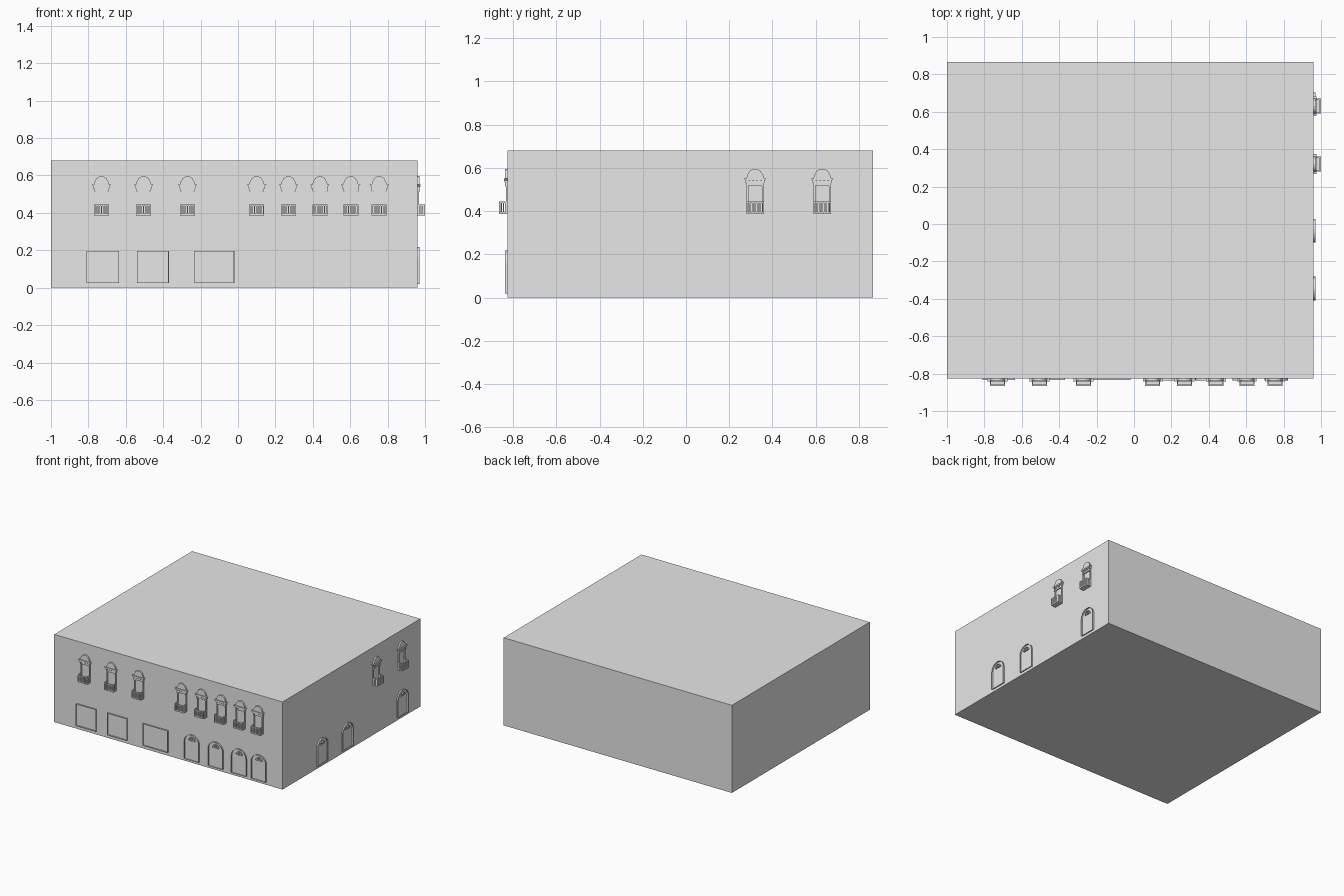
import bpy, bmesh, math
from mathutils import Matrix, Vector

cube = bpy.data.objects.get("Cube")
if cube:
    bpy.data.objects.remove(cube, do_unlink=True)

grey = bpy.data.materials.new("plain grey")
grey.use_nodes = True
colour = (0.8, 0.8, 0.8, 1)
grey.diffuse_color = colour
grey.node_tree.nodes["Principled BSDF"].inputs["Base Color"].default_value = colour

X0, X1, Y0, Y1, HEIGHT = -1, 0.96, -0.825, 0.865, 0.68


# Local frame of every fitting: x along the wall, -y out of the wall
def box(bm, x0, x1, out0, out1, z0, z1):
    size = Vector((x1 - x0, out1 - out0, z1 - z0))
    mid = Vector(((x0 + x1) / 2, -(out0 + out1) / 2, (z0 + z1) / 2))
    bmesh.ops.create_cube(bm, size=1, matrix=Matrix.Translation(mid) @ Matrix.Diagonal((*size, 1)))


def prism(bm, outline, depth):
    face = bm.faces.new([bm.verts.new((x, 0, z)) for x, z in outline])
    side = bmesh.ops.extrude_face_region(bm, geom=[face])
    verts = [g for g in side["geom"] if isinstance(g, bmesh.types.BMVert)]
    bmesh.ops.translate(bm, verts=verts, vec=(0, -depth, 0))


def ribbon(bm, path, depth):
    edges = [(bm.verts.new((x, 0, z)), bm.verts.new((x, -depth, z))) for x, z in path]
    for (a, b), (c, d) in zip(edges, edges[1:]):
        bm.faces.new((a, b, d, c))


def arc(radius, z, steps=12):
    return [(radius * math.cos(math.pi * i / steps), z + radius * math.sin(math.pi * i / steps))
            for i in range(steps + 1)]


def finish(bm, name):
    bmesh.ops.recalc_face_normals(bm, faces=bm.faces)
    mesh = bpy.data.meshes.new(name)
    bm.to_mesh(mesh)
    bm.free()
    mesh.materials.append(grey)
    return mesh


def place(mesh, name, wall, along):
    obj = bpy.data.objects.new(name, mesh)
    bpy.context.collection.objects.link(obj)
    if wall == "front":
        obj.location = (along, Y0, 0)
    else:
        obj.location = (X1, along, 0)
        obj.rotation_euler.z = math.pi / 2


# Main block
bm = bmesh.new()
box(bm, X0, X1, -Y1, -Y0, 0, HEIGHT)
block = bpy.data.objects.new("building_block", finish(bm, "building_block"))
bpy.context.collection.objects.link(block)


# Balcony window with domed hood
bm = bmesh.new()
for s in (-1, 1):
    box(bm, s * 0.036 - 0.004, s * 0.036 + 0.004, 0, 0.008, 0.39, 0.53)
    box(bm, s * 0.035 - 0.005, s * 0.035 + 0.005, 0, 0.012, 0.515, 0.53)
box(bm, -0.04, 0.04, 0, 0.008, 0.518, 0.53)
box(bm, -0.044, 0.044, 0, 0.01, 0.53, 0.541)
for i in range(5):
    x = (i - 2) * 0.018
    box(bm, x - 0.004, x + 0.004, 0, 0.014, 0.533, 0.541)
prism(bm, [(-0.043, 0.541), (0.043, 0.541), (0.053, 0.552), (-0.053, 0.552)], 0.017)
half = [(0.041, 0.552), (0.036, 0.568), (0.026, 0.585), (0.014, 0.593)]
prism(bm, half + [(0, 0.596)] + [(-x, z) for x, z in reversed(half)], 0.011)

# Balcony slab, rails and balusters
box(bm, -0.04, 0.04, 0, 0.04, 0.387, 0.396)
for s in (-1, 1):
    box(bm, s * 0.037 - 0.003, s * 0.037 + 0.003, 0, 0.04, 0.437, 0.444)
    for out in (0.009, 0.019, 0.028):
        box(bm, s * 0.037 - 0.003, s * 0.037 + 0.003, out - 0.003, out + 0.003, 0.396, 0.437)
box(bm, -0.04, 0.04, 0.033, 0.04, 0.437, 0.444)
for i in range(7):
    x = (i - 3) * 0.0122
    box(bm, x - 0.0035, x + 0.0035, 0.033, 0.04, 0.396, 0.437)
window = finish(bm, "balcony_window")

for i, x in enumerate((-0.73, -0.505, -0.27, 0.1, 0.27, 0.438, 0.603, 0.755)):
    place(window, f"front_window_{i + 1}", "front", x)
for i, y in enumerate((0.32, 0.63)):
    place(window, f"side_window_{i + 1}", "side", y)


# Arched door surround with a fanlight
bm = bmesh.new()
r, spring = 0.063, 0.155
ribbon(bm, [(r, 0.02)] + arc(r, spring) + [(-r, 0.02)], 0.011)
ribbon(bm, arc(0.027, 0.172) + [(0.027, 0.172)], 0.007)
for angle in (60, 90, 120):
    c, s = math.cos(math.radians(angle)), math.sin(math.radians(angle))
    ribbon(bm, [(0, 0.172), (0.027 * c, 0.172 + 0.027 * s)], 0.007)
ribbon(bm, [(-r, 0.02), (r, 0.02)], 0.008)
door = finish(bm, "arched_door")

for i, x in enumerate((0.185, 0.39, 0.59, 0.76)):
    place(door, f"front_door_{i + 1}", "front", x)
for i, y in enumerate((-0.345, -0.035, 0.64)):
    place(door, f"side_door_{i + 1}", "side", y)


# Wide shop openings with thin raised frames
for i, (x0, x1) in enumerate(((-0.81, -0.635), (-0.54, -0.37), (-0.235, -0.02))):
    bm = bmesh.new()
    t, z0, z1, out = 0.003, 0.025, 0.197, 0.01
    for a, b in ((x0, x0 + t), (x1 - t, x1)):
        box(bm, a, b, 0, out, z0, z1)
    for a, b in ((z0, z0 + t), (z1 - t, z1)):
        box(bm, x0 + t, x1 - t, 0, out, a, b)
    place(finish(bm, "shop_frame"), f"shop_frame_{i + 1}", "front", 0)
